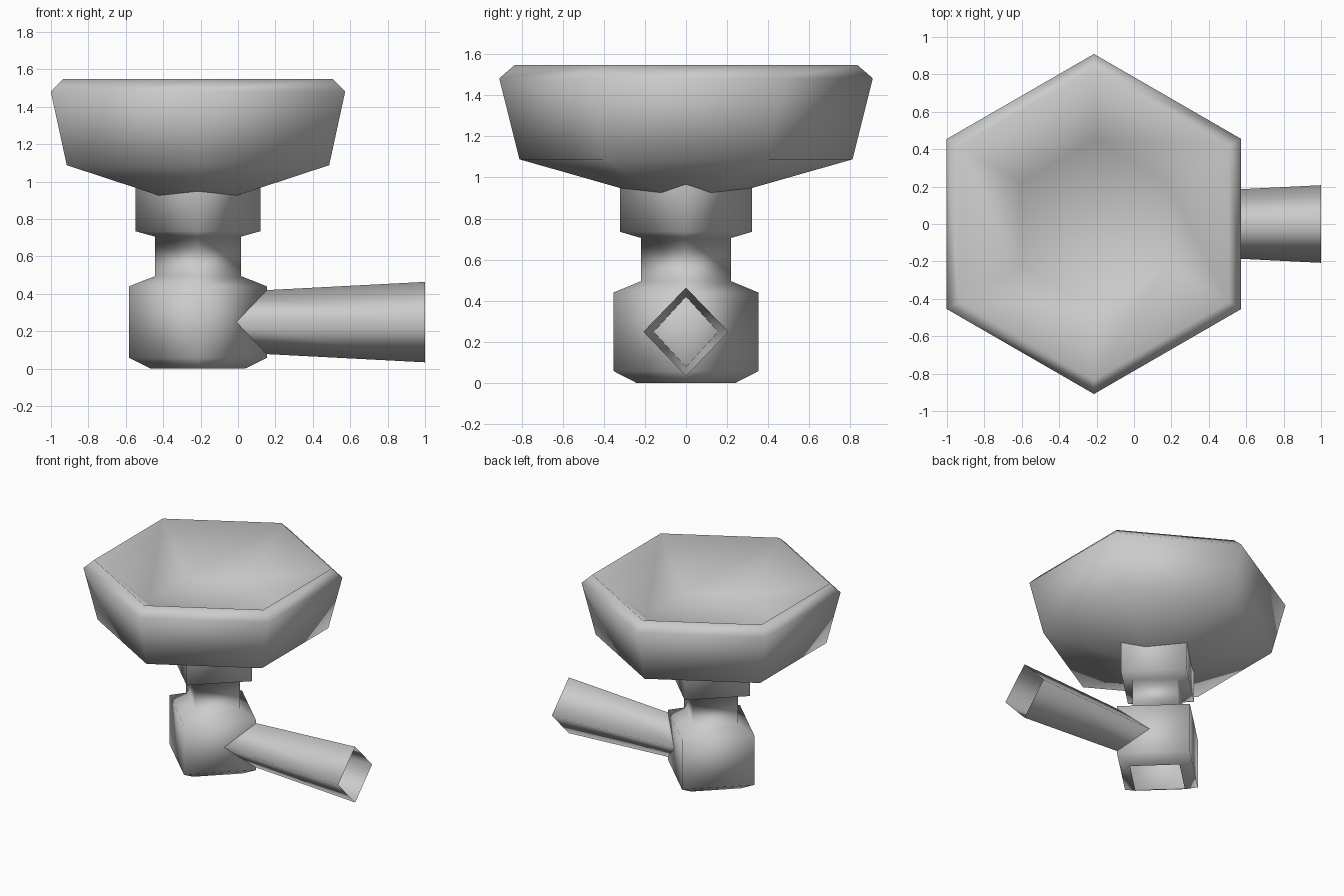
import bpy
import bmesh
from math import cos, sin, pi

cube = bpy.data.objects.get("Cube")
if cube:
    bpy.data.objects.remove(cube)

grey = bpy.data.materials.new("plain grey")
grey.use_nodes = True
colour = (0.6, 0.6, 0.6, 1)
grey.diffuse_color = colour
grey.node_tree.nodes["Principled BSDF"].inputs["Base Color"].default_value = colour


def lathe(name, profile, sides, turn=0.0, cap_end=False):
    """Sweep (radius, height) points around z with few sides, smooth shaded."""
    bm = bmesh.new()
    rings = []
    for r, z in profile:
        angles = [turn + 2 * pi * i / sides for i in range(sides)]
        rings.append([bm.verts.new((r * cos(a), r * sin(a), z)) for a in angles])
    for low, high in zip(rings, rings[1:]):
        for i in range(sides):
            j = (i + 1) % sides
            bm.faces.new((low[i], low[j], high[j], high[i]))
    if cap_end:
        bm.faces.new(rings[-1])
    for face in bm.faces:
        face.smooth = True
    mesh = bpy.data.meshes.new(name)
    bm.to_mesh(mesh)
    bm.free()
    mesh.materials.append(grey)
    obj = bpy.data.objects.new(name, mesh)
    bpy.context.collection.objects.link(obj)
    return obj


CENTRE = -0.214

# Six-sided bowl: outer wall, bevelled rim, shallow hollow inside
bowl = lathe("bowl", [(0.22, 0.92), (0.81, 1.088), (0.909, 1.482), (0.833, 1.548),
                      (0.45, 1.25)], 6, pi / 2, cap_end=True)
bowl.location.x = CENTRE

# Four-sided base, stem and collar in one piece, open underneath
base = lathe("base_and_stem", [(0.24, 0), (0.353, 0.058), (0.353, 0.44), (0.22, 0.495),
                               (0.22, 0.706), (0.32, 0.735), (0.32, 1.0)], 4)
base.location.x = CENTRE
base.scale.x = 1.045

# Flared square tube, open at the far end
handle = lathe("handle", [(0.16, -0.06), (0.215, 1.0)], 4)
handle.rotation_euler.y = pi / 2
handle.location.z = 0.249
handle.scale.y = 0.965
